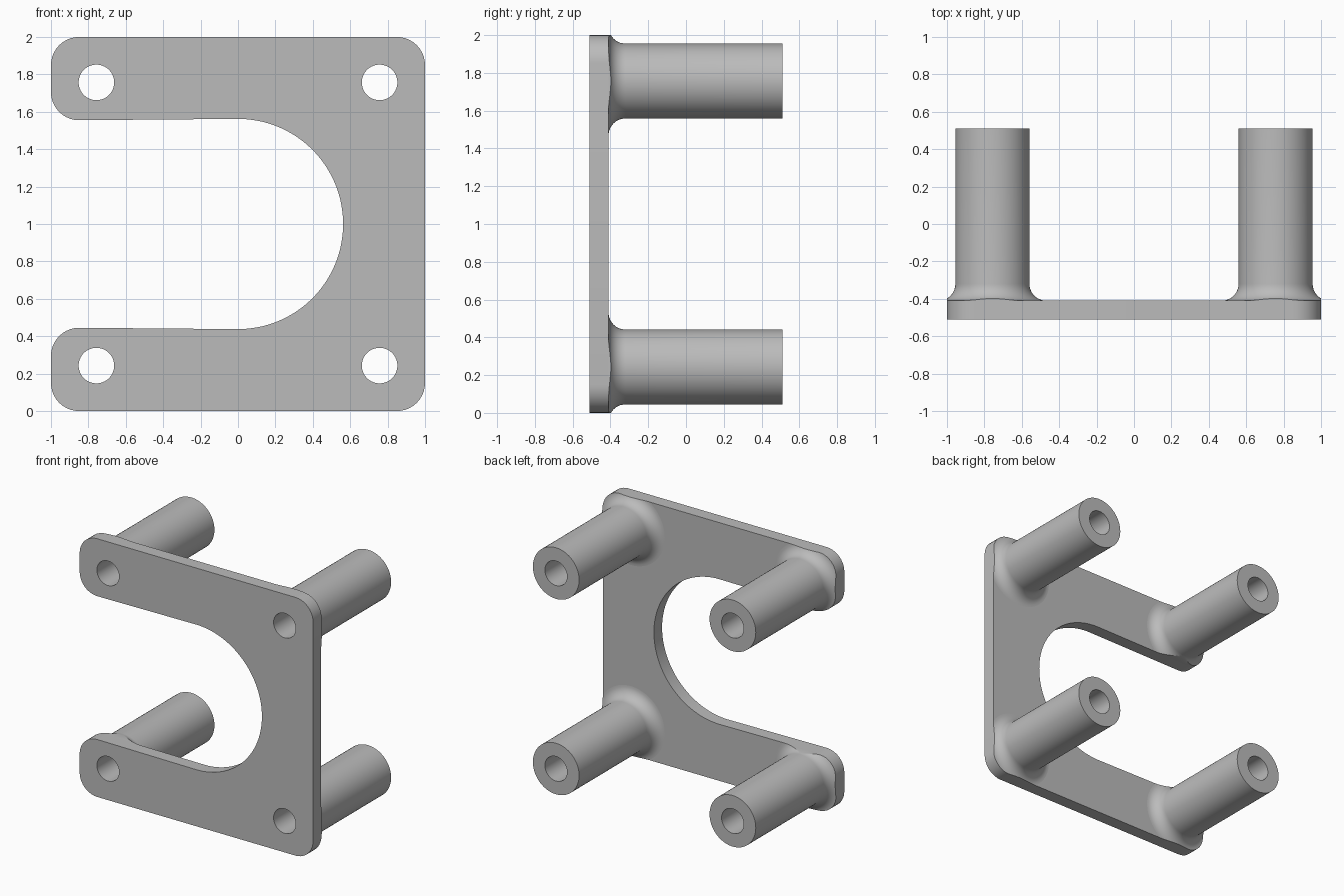
import bpy, bmesh
from math import sin, cos, pi, radians
from mathutils import Vector

if "Cube" in bpy.data.objects:
    bpy.data.objects.remove(bpy.data.objects["Cube"])

FRONT, BACK, TIP = -0.51, -0.41, 0.51   # plate front, plate back, post ends
POST, BORE, FILLET, OFFSET = 0.198, 0.095, 0.09, 0.757

grey = bpy.data.materials.new("plain grey")
grey.use_nodes = True
grey.diffuse_color = (0.5, 0.5, 0.5, 1)
grey.node_tree.nodes["Principled BSDF"].inputs["Base Color"].default_value = (0.5, 0.5, 0.5, 1)


def arc(cx, cy, r, start, end, steps):
    """Points along an arc, angles in degrees."""
    angles = [radians(start + (end - start) * i / steps) for i in range(steps + 1)]
    return [(cx + r * cos(a), cy + r * sin(a)) for a in angles]


def finish(bm, name):
    bmesh.ops.recalc_face_normals(bm, faces=bm.faces)
    mesh = bpy.data.meshes.new(name)
    bm.to_mesh(mesh)
    bm.free()
    mesh.materials.append(grey)
    obj = bpy.data.objects.new(name, mesh)
    bpy.context.collection.objects.link(obj)
    return obj


def add_loop(bm, points):
    verts = [bm.verts.new(p) for p in points]
    return [bm.edges.new((a, b)) for a, b in zip(verts, verts[1:] + verts[:1])]


def prism(name, loops, y0, y1):
    """Extrude an outline, with holes, along y."""
    bm = bmesh.new()
    edges = []
    for loop in loops:
        edges += add_loop(bm, [(x, y0, z) for x, z in loop])
    bmesh.ops.triangle_fill(bm, edges=edges, use_beauty=True, normal=(0, -1, 0))
    new = bmesh.ops.extrude_face_region(bm, geom=bm.faces[:])["geom"]
    moved = [v for v in new if isinstance(v, bmesh.types.BMVert)]
    bmesh.ops.translate(bm, verts=moved, vec=(0, y1 - y0, 0))
    return finish(bm, name)


def post(name, cx, cz):
    """Lathe a hollow post with a flared foot."""
    foot = arc(POST + FILLET, BACK + FILLET, FILLET, 270, 180, 10)
    profile = [(BORE, BACK)] + foot + [(POST, TIP), (BORE, TIP)]
    bm = bmesh.new()
    edges = add_loop(bm, [(cx + r, y, cz) for r, y in profile])
    bmesh.ops.spin(bm, geom=edges, cent=(cx, 0, cz), axis=(0, 1, 0),
                   angle=2 * pi, steps=64, use_duplicate=False)
    bmesh.ops.remove_doubles(bm, verts=bm.verts, dist=0.0001)
    return finish(bm, name)


# Plate outline: upper half, then its mirror image
upper = (arc(0, 1, 0.562, 0, 90, 32)
         + arc(-0.85, 1.705, 0.15, 270, 180, 10)
         + arc(-0.85, 1.85, 0.15, 180, 90, 10)
         + arc(0.85, 1.85, 0.15, 90, 0, 10))
outline = upper + [(x, 2 - z) for x, z in reversed(upper[1:])]

corners = {"upper_left": (1, 1), "upper_right": (-1, 1),
           "lower_left": (1, -1), "lower_right": (-1, -1)}
centres = {n: (sx * OFFSET, 1 + sz * OFFSET) for n, (sx, sz) in corners.items()}
holes = [arc(x, z, BORE, 0, 360, 64)[:-1] for x, z in centres.values()]

parts = [prism("plate", [outline] + holes, FRONT, BACK)]

# Posts, their flared feet trimmed to the plate outline
trimmer = prism("foot_trimmer", [outline], -0.6, 0.6)
trimmer.hide_render = True
for name, (x, z) in centres.items():
    obj = post(name + "_post", x, z)
    trim = obj.modifiers.new("trim", "BOOLEAN")
    trim.operation, trim.object, trim.solver = "INTERSECT", trimmer, "EXACT"
    bpy.context.view_layer.objects.active = obj
    bpy.ops.object.modifier_apply(modifier="trim")
    parts.append(obj)
bpy.data.objects.remove(trimmer)

# Smooth the curved walls, keep the rims sharp
bpy.ops.object.select_all(action="DESELECT")
for obj in parts:
    obj.select_set(True)
bpy.context.view_layer.objects.active = parts[0]
bpy.ops.object.shade_smooth_by_angle(angle=radians(30))
